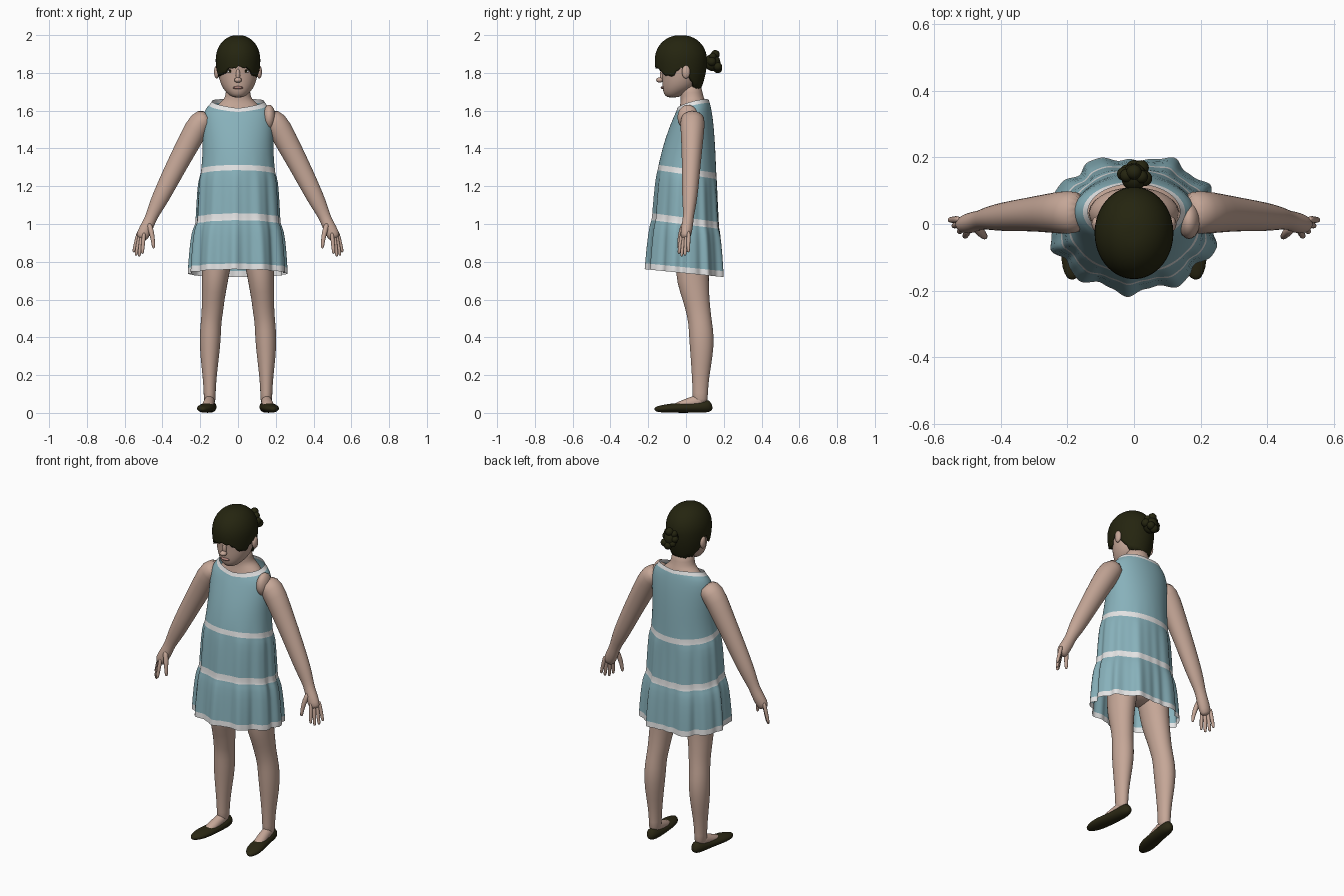
import bpy, bmesh, math, random
from mathutils import Vector

if "Cube" in bpy.data.objects:
    bpy.data.objects.remove(bpy.data.objects["Cube"])
random.seed(4)


def material(name, rgb):
    m = bpy.data.materials.new(name)
    m.use_nodes = True
    m.diffuse_color = (*rgb, 1)
    bsdf = m.node_tree.nodes["Principled BSDF"]
    bsdf.inputs["Base Color"].default_value = (*rgb, 1)
    bsdf.inputs["Roughness"].default_value = 0.8
    return m


SKIN = material("skin", (0.56, 0.385, 0.31))
HAIR = material("dark hair", (0.018, 0.018, 0.005))
BLUE = material("blue cloth", (0.245, 0.44, 0.495))
WHITE = material("white trim", (0.78, 0.78, 0.78))
SHOE = material("dark shoe", (0.024, 0.021, 0.007))
LIPS = material("lips", (0.42, 0.22, 0.19))


def finish(name, bm, mats, subsurf=1, solid=0):
    bmesh.ops.recalc_face_normals(bm, faces=bm.faces)
    me = bpy.data.meshes.new(name)
    bm.to_mesh(me)
    bm.free()
    me.shade_smooth()
    ob = bpy.data.objects.new(name, me)
    bpy.context.collection.objects.link(ob)
    for m in mats:
        me.materials.append(m)
    if solid:
        mod = ob.modifiers.new("thickness", "SOLIDIFY")
        mod.thickness, mod.offset = solid, -1
    if subsurf:
        mod = ob.modifiers.new("smooth", "SUBSURF")
        mod.levels = mod.render_levels = subsurf
    return ob


def bridge(bm, rings, row_mats=None):
    for i, (a, b) in enumerate(zip(rings, rings[1:])):
        for j in range(len(a)):
            k = (j + 1) % len(a)
            f = bm.faces.new((a[j], a[k], b[k], b[j]))
            f.material_index = row_mats[i] if row_mats else 0


def tube(name, pts, mat, side=1, axis=(0, 1, 0), flat=False, n=16):
    """Sweep ellipses along points (x, y, z, radius on axis, radius across)."""
    bm, rings, axis = bmesh.new(), [], Vector(axis)
    for i, p in enumerate(pts):
        t = Vector(pts[min(i + 1, len(pts) - 1)][:3]) - Vector(pts[max(i - 1, 0)][:3])
        t = Vector((0, 0, 1)) if flat else t.normalized()
        v = t.cross(axis).normalized()
        u = v.cross(t)
        ring = []
        for j in range(n):
            a = math.tau * j / n
            c = Vector(p[:3]) + u * p[3] * math.cos(a) + v * p[4] * math.sin(a)
            ring.append(bm.verts.new((c.x * side, c.y, c.z)))
        rings.append(ring)
    bridge(bm, rings)
    bm.faces.new(rings[0])
    bm.faces.new(rings[-1])
    return finish(name, bm, [mat])


def stack(name, rows, mat):
    """Horizontal ellipses from rows of (z, half width, front y, back y)."""
    return tube(name, [(0, (f + b) / 2, z, (b - f) / 2, w) for z, w, f, b in rows],
                mat, flat=True, n=24)


def ball(name, loc, scale, mat):
    bm = bmesh.new()
    bmesh.ops.create_uvsphere(bm, u_segments=20, v_segments=12, radius=1)
    for v in bm.verts:
        v.co = Vector(loc) + Vector([c * s for c, s in zip(v.co, scale)])
    return finish(name, bm, [mat], 0)


# Head and neck
stack("head", [(1.668, .026, -.10, -.045), (1.688, .055, -.118, -.005),
               (1.72, .083, -.125, .05), (1.76, .099, -.127, .07),
               (1.81, .107, -.127, .08), (1.85, .109, -.137, .09),
               (1.90, .10, -.13, .08), (1.95, .07, -.09, .05)], SKIN)
stack("neck", [(1.54, .15, -.05, .11), (1.60, .135, -.04, .112),
               (1.638, .105, -.03, .108), (1.66, .072, -.028, .098),
               (1.69, .065, -.032, .088), (1.75, .062, -.035, .08)], SKIN)
ball("nose_bridge", (0, -.125, 1.787), (.012, .013, .036), SKIN)
ball("nose_tip", (0, -.139, 1.762), (.02, .019, .014), SKIN)
ball("mouth", (0, -.12, 1.722), (.028, .014, .008), LIPS)
for s, side in ((1, "left"), (-1, "right")):
    ball(side + "_ear", (s * .113, 0, 1.805), (.014, .022, .035), SKIN)
    ball(side + "_eye", (s * .042, -.112, 1.808), (.018, .009, .007), WHITE)
    ball(side + "_iris", (s * .042, -.117, 1.808), (.007, .006, .007), HAIR)
    ball(side + "_eyelid", (s * .042, -.113, 1.815), (.02, .01, .003), HAIR)


# Hair cap with a ragged fringe and a longer nape
HAIRLINE = ((0, 1.83), (25, 1.825), (50, 1.785), (72, 1.785), (90, 1.835),
            (105, 1.79), (130, 1.725), (180, 1.705))


def hairline(deg):
    for (a, za), (b, zb) in zip(HAIRLINE, HAIRLINE[1:]):
        if deg <= b:
            return za + (zb - za) * (deg - a) / (b - a)
    return HAIRLINE[-1][1]


bm, rings, cols = bmesh.new(), [], 64
edge = [hairline(abs(180 - 360 * j / cols)) + random.uniform(-.007, .007)
        for j in range(cols)]
for i in range(1, 17):
    ring = []
    for j in range(cols):
        if i <= 10:
            a = math.pi / 2 * i / 10
            z, r = 1.87 + .13 * math.cos(a), math.sin(a) ** .92
        else:
            z = 1.87 + (edge[j] - 1.87) * (i - 10) / 6
            r = 1 - .25 * ((1.87 - z) / .16) ** 2
        th = math.tau * j / cols
        ring.append(bm.verts.new((-.118 * r * math.sin(th),
                                  -.027 + .138 * r * math.cos(th), z)))
    rings.append(ring)
bridge(bm, rings)
bm.faces.new(rings[0])
finish("hair", bm, [HAIR], 0, .015)

# Twisted bun
ball("bun_core", (0, .14, 1.855), (.038, .042, .045), HAIR)
for i in range(8):
    a = math.tau * i / 8
    r = random.uniform(.019, .024)
    ball(f"bun_strand_{i + 1}", (.031 * math.cos(a), .148 + random.uniform(-.015, .022),
                                 1.86 + .038 * math.sin(a)), (r, r, r), HAIR)

# Tiered dress: z, half width, front y, back y, tilt, side lift, fold, strip below is trim
DRESS = [(1.625, .138, -.045, .12, .26, .015, 0, 1),
         (1.606, .151, -.053, .127, .26, .012, 0, 0),
         (1.585, .177, -.062, .133, .2, .015, 0, 0),
         (1.54, .188, -.08, .143, .1, 0, 0, 0),
         (1.45, .186, -.11, .152, 0, 0, 0, 0),
         (1.36, .188, -.132, .157, -.08, 0, 0, 0),
         (1.283, .195, -.146, .161, -.15, 0, .01, 1),
         (1.264, .197, -.148, .163, -.15, 0, .015, 0),
         (1.235, .206, -.153, .166, -.15, 0, .05, 0),
         (1.13, .211, -.163, .171, -.15, 0, .065, 0),
         (1.018, .216, -.171, .177, -.13, 0, .07, 1),
         (.999, .217, -.172, .178, -.13, 0, .07, 0),
         (.968, .231, -.181, .187, -.12, 0, .1, 0),
         (.86, .238, -.19, .195, -.1, 0, .13, 0),
         (.756, .243, -.197, .2, -.1, 0, .14, 1),
         (.739, .243, -.198, .201, -.1, 0, .14, 0)]
FOLDS = [math.radians(d) for d in (-160, -130, -95, -58, -23, 7, 32, 63, 118, 148, 170)]


def fold(th):
    total = -.3
    for f in FOLDS:
        d = (th - f + math.pi) % math.tau - math.pi
        total += math.exp(-(d / .19) ** 2)
    return total + .12 * math.cos(23 * th)


bm, rings, cols = bmesh.new(), [], 120
for z, w, yf, yb, tilt, lift, amp, trim in DRESS:
    ring = []
    for j in range(cols):
        th = math.tau * j / cols
        r = 1 + amp * fold(th)
        y = (yf + yb) / 2 + (yb - yf) / 2 * r * math.sin(th)
        ring.append(bm.verts.new((w * r * math.cos(th), y,
                                  z + tilt * y + lift * abs(math.cos(th)))))
    rings.append(ring)
bridge(bm, rings, [row[-1] for row in DRESS])
finish("dress", bm, [BLUE, WHITE])
ball("hips", (0, .025, .89), (.16, .11, .1), SKIN)
ball("left_shoulder_front", (.165, .01, 1.565), (.034, .055, .066), SKIN)

# Limbs: x, y, z, depth radius, width radius
ARM = [(.15, .035, 1.57, .06, .05), (.20, .035, 1.545, .068, .068),
       (.25, .033, 1.45, .06, .063), (.325, .028, 1.31, .05, .056),
       (.385, .022, 1.19, .045, .05), (.43, .018, 1.10, .037, .043),
       (.458, .013, 1.04, .028, .031), (.475, .008, 1.0, .031, .034),
       (.50, 0, .95, .031, .036), (.515, -.004, .918, .022, .03)]
LEG = [(.10, .03, .90, .10, .095), (.115, .035, .78, .09, .077),
       (.122, .035, .70, .087, .07), (.132, .055, .60, .071, .061),
       (.135, .065, .54, .066, .058), (.143, .075, .48, .063, .055),
       (.147, .083, .40, .068, .058), (.15, .083, .30, .06, .051),
       (.15, .077, .20, .047, .038), (.15, .075, .10, .04, .031),
       (.15, .075, .04, .042, .033)]
FINGERS = {"little": (.528, .014, .95, .553, .012, .85),
           "ring": (.52, .002, .94, .541, -.006, .832),
           "middle": (.51, -.01, .935, .524, -.024, .828),
           "index": (.498, -.022, .945, .507, -.038, .842)}
# Flat shoe and instep, swept from heel to toe
SHOE_ROWS = [(.145, .137, .045, .012, .022), (.147, .12, .036, .033, .036),
             (.15, .07, .03, .039, .03), (.158, 0, .027, .041, .027),
             (.17, -.07, .026, .047, .026), (.18, -.12, .022, .041, .021),
             (.187, -.155, .02, .022, .015), (.188, -.167, .02, .007, .007)]
INSTEP = [(.15, .10, .07, .028, .035), (.152, .05, .058, .029, .034),
          (.157, 0, .046, .031, .029), (.163, -.045, .035, .03, .021),
          (.168, -.08, .028, .015, .01)]

for s, side in ((1, "left"), (-1, "right")):
    tube(side + "_arm", ARM, SKIN, s)
    for finger, (x, y, z, tx, ty, tz) in FINGERS.items():
        path = [(x + (tx - x) * k, y + (ty - y) * k, z + (tz - z) * k, r, r)
                for k, r in ((-.15, .011), (.3, .0115), (.75, .01), (.95, .0085), (1, .004))]
        tube(f"{side}_{finger}_finger", path, SKIN, s, n=8)
    tube(side + "_thumb", [(.475, -.008, 1.01, .015, .015), (.46, -.024, .965, .016, .016),
                           (.451, -.034, .92, .012, .012), (.447, -.038, .88, .01, .01),
                           (.446, -.039, .87, .005, .005)], SKIN, s, n=8)
    tube(side + "_leg", LEG, SKIN, s)
    tube(side + "_instep", INSTEP, SKIN, s, axis=(1, 0, 0))
    tube(side + "_shoe", SHOE_ROWS, SHOE, s, axis=(1, 0, 0))
